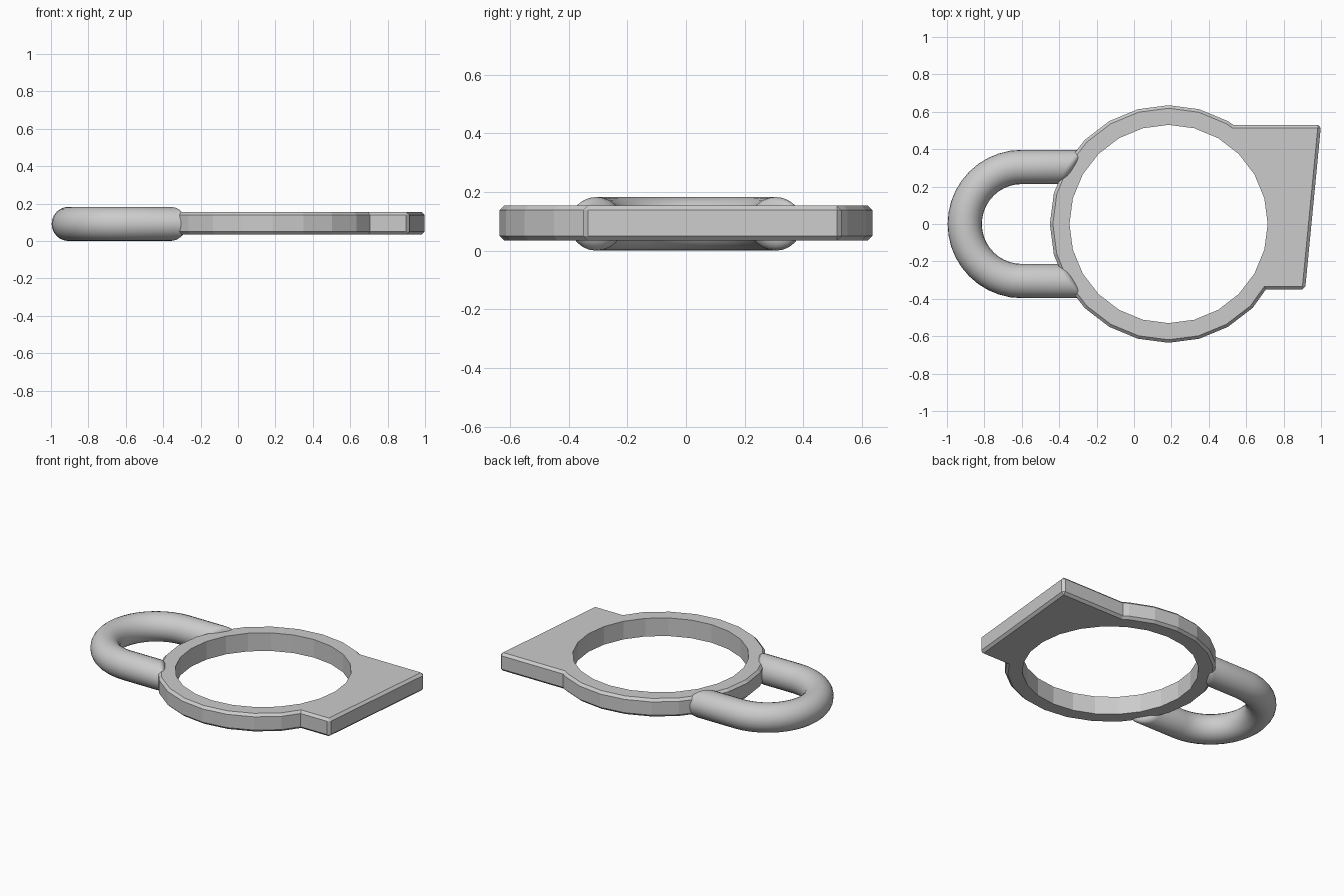
import bpy, bmesh
from math import sin, cos, pi, sqrt, radians
from mathutils import Vector

if "Cube" in bpy.data.objects:
    bpy.data.objects.remove(bpy.data.objects["Cube"], do_unlink=True)

RING_X, OUTER, HOLE = 0.185, 0.635, 0.53
BOTTOM, TOP, CHAMFER = 0.034, 0.154, 0.016
TUBE, ARM_Y, BEND_X = 0.0915, 0.305, -0.60

grey = bpy.data.materials.new("plain grey")
grey.use_nodes = True
colour = (0.6, 0.6, 0.6, 1)
grey.diffuse_color = colour
grey.node_tree.nodes["Principled BSDF"].inputs["Base Color"].default_value = colour


def make_object(name, bm):
    bmesh.ops.recalc_face_normals(bm, faces=bm.faces[:])
    mesh = bpy.data.meshes.new(name)
    bm.to_mesh(mesh)
    bm.free()
    mesh.materials.append(grey)
    obj = bpy.data.objects.new(name, mesh)
    bpy.context.collection.objects.link(obj)
    return obj


# Ring plate: a faceted circle running into a slanted tab, chamfered outside
outline = [(RING_X + OUTER * cos(radians(a)), OUTER * sin(radians(a)))
           for a in range(60, 316, 15)]
outline += [(0.705, -0.35), (0.915, -0.35), (1.0, 0.53), (0.53, 0.53)]
bm = bmesh.new()
base = bm.faces.new([bm.verts.new((x, y, BOTTOM)) for x, y in outline])
grown = bmesh.ops.extrude_face_region(bm, geom=[base], use_keep_orig=True)
bmesh.ops.translate(bm, vec=(0, 0, TOP - BOTTOM),
                    verts=[v for v in grown["geom"] if isinstance(v, bmesh.types.BMVert)])
bmesh.ops.recalc_face_normals(bm, faces=bm.faces[:])


def is_chamfered(edge):
    a, b = (v.co for v in edge.verts)
    level = abs(a.z - b.z) < 0.001
    return level or min(a.x, b.x) > 0.9


bmesh.ops.bevel(bm, geom=[e for e in bm.edges if is_chamfered(e)],
                offset=CHAMFER, segments=1, affect='EDGES')
plate = make_object("ring_plate", bm)

# Round opening through the plate
bpy.ops.mesh.primitive_cylinder_add(vertices=24, radius=HOLE, depth=1,
                                    location=(RING_X, 0, 0.1),
                                    rotation=(0, 0, pi / 2))
cutter = bpy.context.object
cutter.name = "hole_cutter"
cutter.hide_render = True
cutter.data.materials.append(grey)
cut = plate.modifiers.new("opening", 'BOOLEAN')
cut.operation, cut.solver, cut.object = 'DIFFERENCE', 'EXACT', cutter
bpy.context.view_layer.objects.active = plate
bpy.ops.object.modifier_apply(modifier=cut.name)
bpy.data.objects.remove(cutter, do_unlink=True)

# Handle: a U of round tube whose rounded ends follow the ring
SIDES, BEND, ROUND = 24, 20, 0.04


def end_ring(sign, t):
    """Cross-section in the rounded tip; t runs from 0 (full) to 1 (flat end)."""
    r = TUBE - ROUND * (1 - cos(t * pi / 2))
    points = []
    for k in range(SIDES):
        a = 2 * pi * k / SIDES
        y = ARM_Y + r * cos(a)
        x = RING_X - sqrt(0.59 ** 2 - y * y) - ROUND * (1 - sin(t * pi / 2))
        points.append(Vector((x, sign * y, TUBE + r * sin(a))))
    return points


def bend_ring(angle):
    points = []
    for k in range(SIDES):
        a = 2 * pi * k / SIDES
        d = ARM_Y + TUBE * cos(a)
        points.append(Vector((BEND_X + d * cos(angle), d * sin(angle),
                              TUBE + TUBE * sin(a))))
    return points


steps = [i / 4 for i in range(5)]
rings = [end_ring(1, t) for t in reversed(steps)]
rings += [bend_ring(pi / 2 + pi * i / BEND) for i in range(BEND + 1)]
rings += [end_ring(-1, t) for t in steps]
bm = bmesh.new()
loops = [[bm.verts.new(p) for p in ring] for ring in rings]
for one, two in zip(loops, loops[1:]):
    for k in range(SIDES):
        n = (k + 1) % SIDES
        bm.faces.new((one[k], one[n], two[n], two[k]))
bm.faces.new(loops[0])
bm.faces.new(loops[-1])
handle = make_object("loop_handle", bm)
bpy.ops.object.select_all(action='DESELECT')
handle.select_set(True)
bpy.context.view_layer.objects.active = handle
bpy.ops.object.shade_smooth_by_angle(angle=radians(40))
